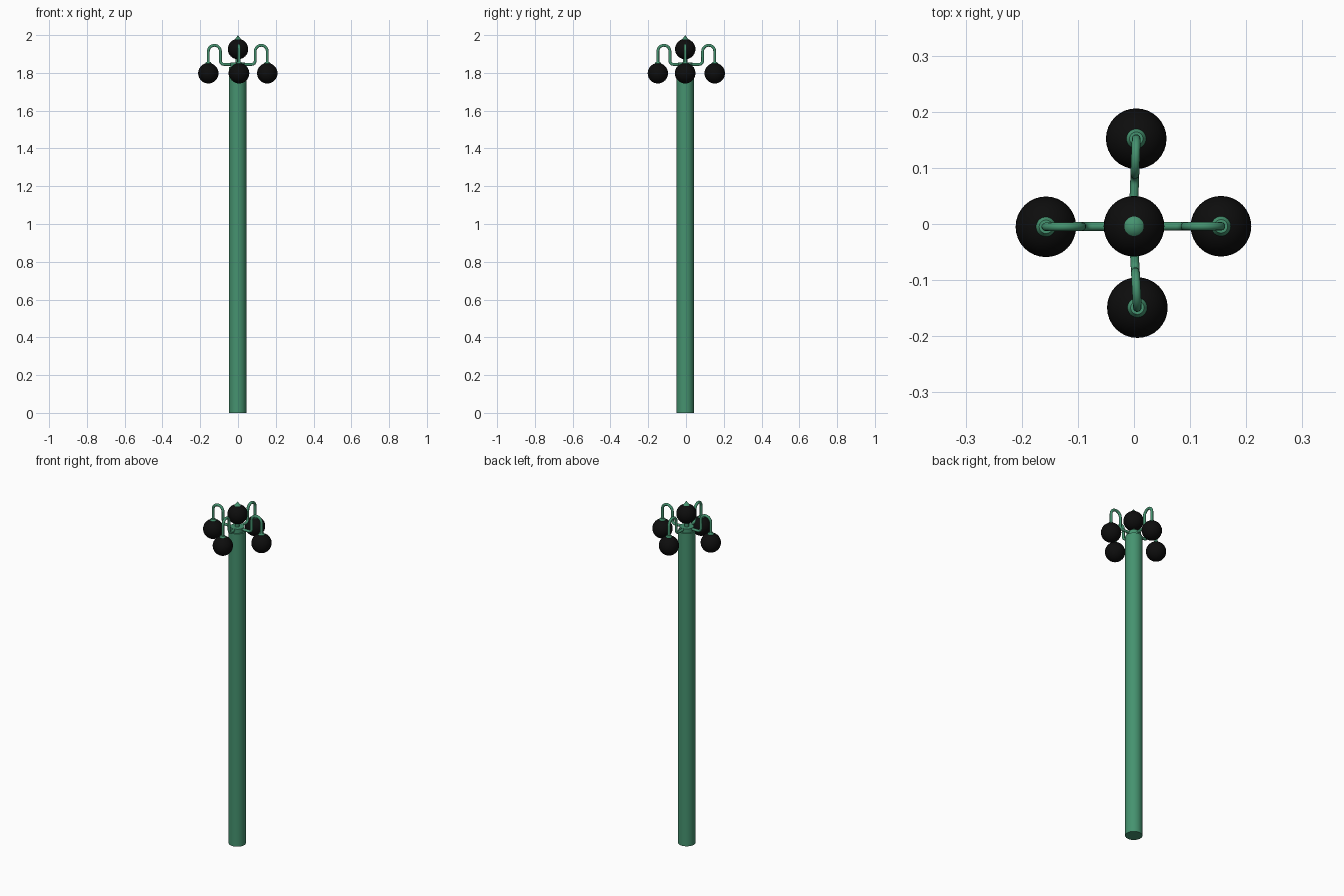
import bpy, math
from mathutils import Vector

if "Cube" in bpy.data.objects:
    bpy.data.objects.remove(bpy.data.objects["Cube"])

def material(name, col):
    m = bpy.data.materials.new(name)
    m.diffuse_color = (*col, 1)
    m.use_nodes = True
    m.node_tree.nodes["Principled BSDF"].inputs["Base Color"].default_value = m.diffuse_color
    return m

GREEN = material("green_paint", (0.06, 0.29, 0.16))
BLACK = material("dark_glass", (0.004, 0.004, 0.004))
CX, CY = -0.002, -0.004          # pole axis

def finish(name, mat):
    o = bpy.context.object
    o.name = name
    o.data.materials.append(mat)
    bpy.ops.object.shade_smooth_by_angle(angle=math.radians(40))
    return o

def cone(name, x, y, z0, z1, r0, r1):
    bpy.ops.mesh.primitive_cone_add(vertices=32, radius1=r0, radius2=r1, depth=z1 - z0,
                                    location=(x, y, (z0 + z1) / 2))
    return finish(name, GREEN)

def globe(name, x, y, z):
    bpy.ops.mesh.primitive_uv_sphere_add(segments=32, ring_count=16, radius=0.054,
                                         location=(x, y, z))
    return finish(name, BLACK)

def arc(cx, cz, r, a0, a1, n):
    return [(cx + r * math.cos(math.radians(a0 + (a1 - a0) * i / n)),
             cz + r * math.sin(math.radians(a0 + (a1 - a0) * i / n))) for i in range(n + 1)]

def arm(name, ex, ey):
    # swan-neck tube: out from the hub, up, over and down to the globe
    start, end = Vector((CX, CY)), Vector((ex, ey))
    d = (end - start).normalized()
    L = (end - start).length
    r = 0.032
    profile = [(0.0, 1.845)]
    profile += arc(L - 2 * r - 0.018, 1.863, 0.018, -90, 0, 6)
    profile += arc(L - r, 1.914, r, 180, 0, 14)
    profile += [(L, 1.85)]
    cu = bpy.data.curves.new(name, 'CURVE')
    cu.dimensions = '3D'
    cu.bevel_depth = 0.0078
    cu.bevel_resolution = 3
    cu.use_fill_caps = True
    sp = cu.splines.new('POLY')
    sp.points.add(len(profile) - 1)
    for p, (s, z) in zip(sp.points, profile):
        q = start + d * s
        p.co = (q.x, q.y, z, 1)
    sp.use_smooth = True
    cu.materials.append(GREEN)
    bpy.context.collection.objects.link(bpy.data.objects.new(name, cu))

# pole, hub and centre lamp
cone("pole", CX, CY, 0, 1.83, 0.046, 0.046)
cone("hub_plate", CX, CY, 1.83, 1.854, 0.038, 0.038)
cone("centre_stem", CX, CY, 1.85, 1.885, 0.012, 0.012)
globe("centre_globe", 0, CY, 1.926)
cone("finial", 0, CY, 1.972, 2.0, 0.021, 0.0)

# four hanging lamps
for side, x, y in (("left", -0.157, -0.005), ("right", 0.155, -0.004),
                   ("back", 0.004, 0.152), ("front", 0.006, -0.149)):
    arm(side + "_arm", x, y)
    globe(side + "_globe", x, y, 1.798)
    cone(side + "_globe_cap", x, y, 1.843, 1.858, 0.021, 0.012)
